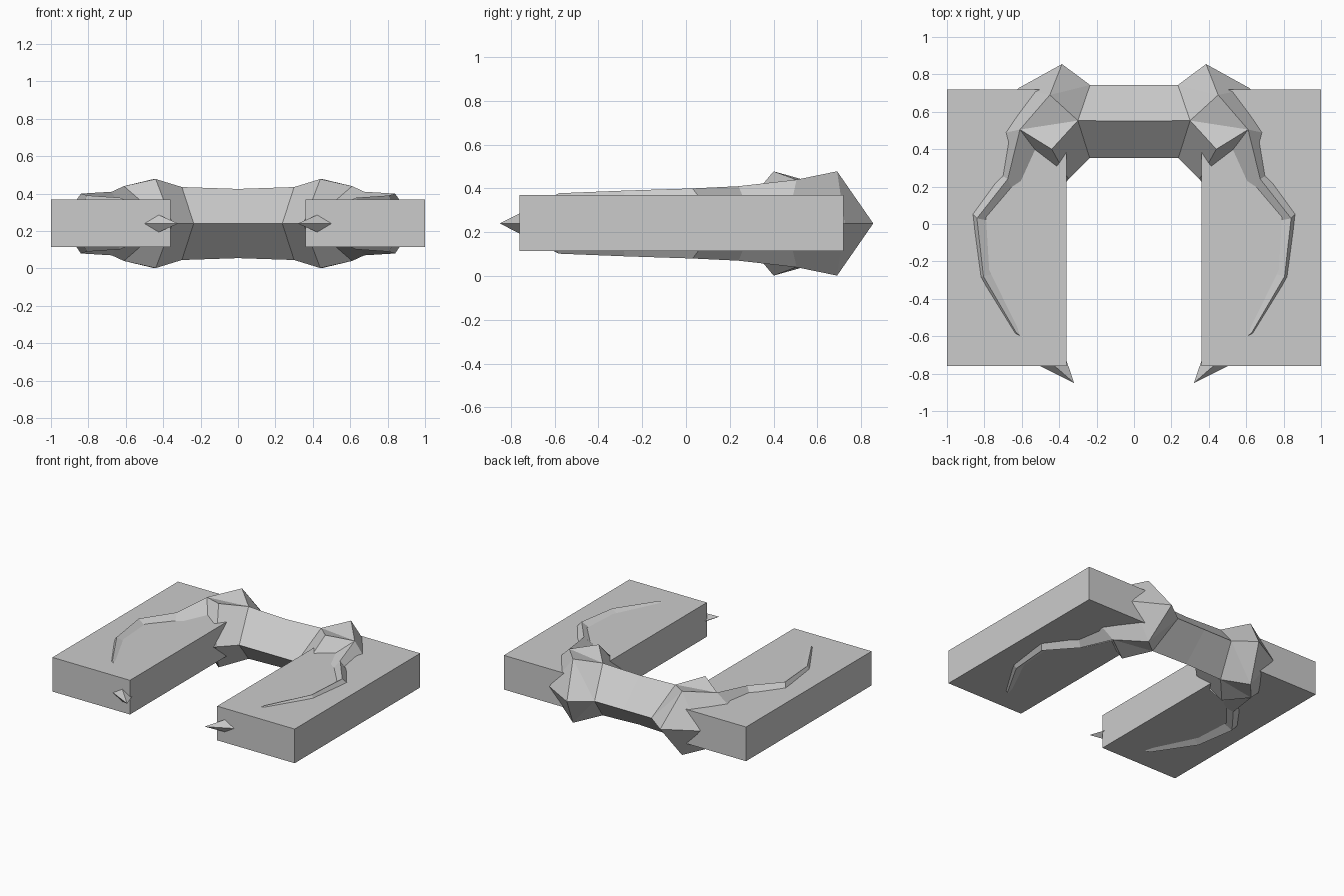
import bpy, bmesh

if "Cube" in bpy.data.objects:
    bpy.data.objects.remove(bpy.data.objects["Cube"])

MID = 0.24  # height of the horizontal symmetry plane

grey = bpy.data.materials.new("light grey")
grey.diffuse_color = (0.6, 0.6, 0.6, 1)
grey.use_nodes = True
grey.node_tree.nodes["Principled BSDF"].inputs["Base Color"].default_value = grey.diffuse_color


def add_object(name, bm, mirror_z):
    mesh = bpy.data.meshes.new(name)
    bm.to_mesh(mesh)
    bm.free()
    mesh.materials.append(grey)
    ob = bpy.data.objects.new(name, mesh)
    ob.location.z = MID
    bpy.context.collection.objects.link(ob)
    mod = ob.modifiers.new("mirror", 'MIRROR')
    mod.use_axis = (True, False, mirror_z)
    mod.merge_threshold = 0.001
    return ob


def upper_shell(name, polygons):
    """Faces of the upper right quarter, mirrored to the left and downwards."""
    bm = bmesh.new()
    for poly in polygons:
        f = bm.faces.new([bm.verts.new(p) for p in poly])
        f.normal_update()
        if f.normal.z < 0:
            f.normal_flip()
    bmesh.ops.remove_doubles(bm, verts=bm.verts, dist=0.0005)
    return add_object(name, bm, True)


# Crossbar: diamond section between the shoulders
mid_top, mid_front, mid_back = (0, .55, .185), (0, .353, 0), (0, .743, 0)
top, front, back = (.30, .553, .195), (.237, .353, 0), (.235, .743, 0)
upper_shell("crossbar", [
    (mid_top, top, front, mid_front),
    (mid_top, top, back, mid_back),
])

# Shoulder: faceted block with two raised corners and a rear spike
peak_back, peak_front = (.45, .69, .238), (.44, .40, .238)
spike_back, spike_front = (.385, .855, 0), (.35, .24, 0)
side_back = (.62, .725, 0)

# Horn rings: (inner edge, ridge, outer edge)
rings = [
    ((.38, .20, 0), (.61, .505, .20), (.82, .46, 0)),
    ((.59, .06, 0), (.675, .24, .17), (.78, .31, 0)),
    ((.58, -.02, 0), (.84, .03, .16), (.95, .15, 0)),
    ((.50, -.20, 0), (.805, -.28, .15), (.90, -.30, 0)),
    ((.44, -.50, 0), (.63, -.58, .138), (.70, -.66, 0)),
]
tip = (.32, -.85, 0)
inner, ridge, outer = rings[0]

upper_shell("shoulders", [
    (top, peak_back, ridge), (top, ridge, peak_front),
    (back, spike_back, peak_back), (back, peak_back, top),
    (spike_back, side_back, peak_back),
    (peak_back, side_back, outer, ridge),
    (top, peak_front, spike_front, front),
    (peak_front, ridge, inner, spike_front),
])

# Horns: lofted ring to ring, closing to a point
horn = []
for (i0, r0, o0), (i1, r1, o1) in zip(rings, rings[1:]):
    horn += [(i0, r0, r1, i1), (r0, o0, o1, r1)]
i0, r0, o0 = rings[-1]
horn += [(i0, r0, tip), (r0, o0, tip)]
upper_shell("horns", horn)

# Side blocks enclosing the horns
bm = bmesh.new()
bmesh.ops.create_cube(bm, size=1)
for v in bm.verts:
    v.co.x = .68 + v.co.x * .64
    v.co.y = -.02 + v.co.y * 1.48
    v.co.z = .002 + v.co.z * .255
add_object("side_blocks", bm, False)
